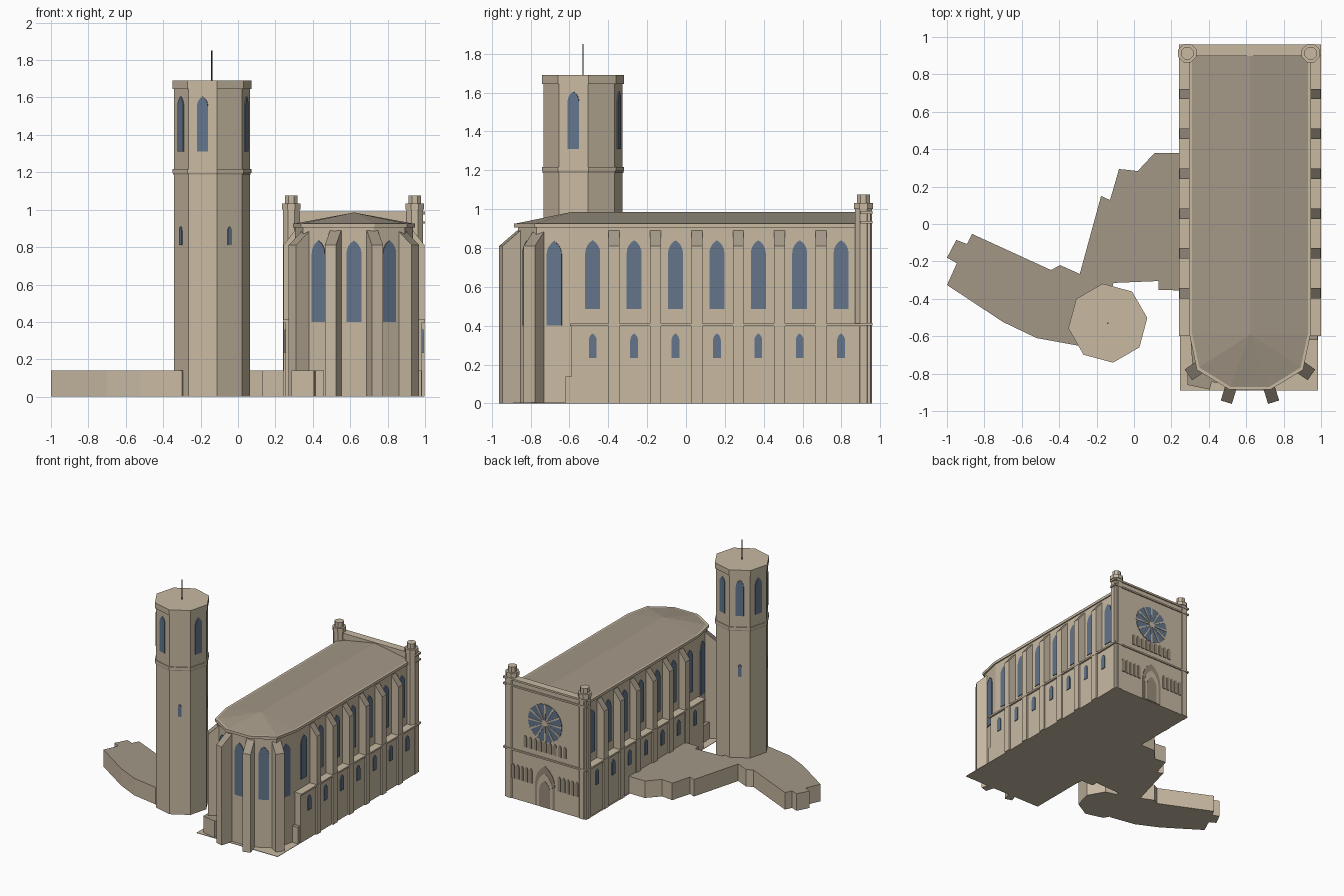
import bpy, bmesh, math
from mathutils import Vector

if "Cube" in bpy.data.objects:
    bpy.data.objects.remove(bpy.data.objects["Cube"])


def material(name, rgb):
    m = bpy.data.materials.new(name)
    m.diffuse_color = (*rgb, 1)
    m.use_nodes = True
    m.node_tree.nodes["Principled BSDF"].inputs["Base Color"].default_value = m.diffuse_color
    return m


STONE = material("beige_stone", (0.58, 0.49, 0.365))
ROOF = material("taupe_roof", (0.365, 0.312, 0.24))
GLASS = material("blue_glass", (0.125, 0.178, 0.26))
SHADE = material("dark_stone", (0.32, 0.265, 0.195))
IRON = material("dark_iron", (0.05, 0.05, 0.05))
CX = 0.62                                   # axis of the church


def finish(name, bm, mats, rule=None):
    bmesh.ops.recalc_face_normals(bm, faces=bm.faces)
    bm.normal_update()
    if rule:
        for f in bm.faces:
            f.material_index = int(rule(f.normal))
    me = bpy.data.meshes.new(name)
    bm.to_mesh(me)
    bm.free()
    for m in mats:
        me.materials.append(m)
    ob = bpy.data.objects.new(name, me)
    bpy.context.collection.objects.link(ob)


def extrude(bm, pts, offset):
    """Add a solid from a planar outline swept along offset."""
    off = Vector(offset)
    a = [bm.verts.new(p) for p in pts]
    b = [bm.verts.new(Vector(p) + off) for p in pts]
    bm.faces.new(a)
    bm.faces.new(b)
    for i in range(len(a)):
        j = (i + 1) % len(a)
        bm.faces.new((a[i], a[j], b[j], b[i]))


def prism(name, outline, z0, z1, mat=STONE, top=None):
    bm = bmesh.new()
    extrude(bm, [(x, y, z0) for x, y in outline], (0, 0, z1 - z0))
    finish(name, bm, [mat, top or mat], lambda n: n.z > 0.5)


def box(name, x0, x1, y0, y1, z0, z1, mat=STONE, top=None):
    prism(name, [(x0, y0), (x1, y0), (x1, y1), (x0, y1)], z0, z1, mat, top)


def ngon(x, y, r, turn=22.5, n=8):
    return [(x + r * math.cos(math.radians(turn) + k * math.tau / n),
             y + r * math.sin(math.radians(turn) + k * math.tau / n)) for k in range(n)]


def lancet(w, h):
    """Pointed arch outline, u across and v up."""
    right = [(w * math.cos(t) - w / 2, h - 0.866 * w + w * math.sin(t))
             for t in (math.radians(15 * k) for k in range(5))]
    left = [(-u, v) for u, v in reversed(right[:-1])]
    return [(w / 2, 0)] + right + left + [(-w / 2, 0)]


def plate(bm, x, y, z, deg, shape, thick=0.006):
    """Thin plate of the given outline on a wall facing deg."""
    a = math.radians(deg)
    n = Vector((math.cos(a), math.sin(a), 0))
    t = Vector((-n.y, n.x, 0))
    o = Vector((x, y, z)) - n * 0.002
    extrude(bm, [o + t * u + Vector((0, 0, v)) for u, v in shape], n * (thick + 0.002))


def buttress(bm, x, y, deg, depth, w=0.056, low=0.81, high=0.89):
    """Pier with a sloping cap, back at (x, y), projecting along deg."""
    a = math.radians(deg)
    n = Vector((math.cos(a), math.sin(a), 0))
    t = Vector((-n.y, n.x, 0))
    o = Vector((x, y, 0)) - t * w / 2
    prof = [(-0.02, 0), (depth, 0), (depth, low), (0, high), (-0.02, high)]
    extrude(bm, [o + n * d + Vector((0, 0, z)) for d, z in prof], t * w)


def church_outline(half, corner, front, back=0.91):
    pts = [(half, back), (half, -0.585), corner, front]
    return [(CX + x, y) for x, y in pts] + [(CX - x, y) for x, y in reversed(pts)]


# Nave and apse walls with cornice
walls = church_outline(0.315, (0.272, -0.77), (0.104, -0.865))
eaves = church_outline(0.325, (0.284, -0.78), (0.11, -0.885))
prism("nave_wall", walls, 0, 0.91)
prism("cornice", eaves, 0.905, 0.927)

# Hipped roof
bm = bmesh.new()
ring = [bm.verts.new((CX + (x - CX) * 0.97, y + (0.01 if y < -0.7 else 0), 0.926)) for x, y in eaves]
back, apex = bm.verts.new((CX, 0.91, 0.985)), bm.verts.new((CX, -0.59, 0.985))
bm.faces.new((ring[0], ring[1], apex, back))
bm.faces.new((ring[7], back, apex, ring[6]))
for i in range(1, 6):
    bm.faces.new((ring[i], ring[i + 1], apex))
bm.faces.new((ring[0], back, ring[7]))
bm.faces.new(ring)
finish("roof", bm, [ROOF])

# Aisles, string courses and ground slab
box("ground_slab", 0.245, 0.985, -0.89, 0.95, 0, 0.004)
box("aisles", 0.255, 0.985, -0.59, 0.93, 0, 0.405)
box("aisle_string_course", 0.24, 1.0, -0.598, 0.93, 0.398, 0.412)

# Side buttresses and windows, then those of the apse
piers, glass = bmesh.new(), bmesh.new()
for s, deg in ((1, 0), (-1, 180)):
    for k in range(6):
        buttress(piers, CX + s * 0.315, -0.37 + k * 0.213, deg, 0.063)
    for k in range(7):
        y = -0.48 + k * 0.213
        plate(glass, CX + s * 0.315, y, 0.485, deg, lancet(0.077, 0.355))
        plate(glass, CX + s * 0.365, y, 0.235, deg, lancet(0.04, 0.125))
    buttress(piers, CX + s * 0.255, -0.755, -90 + s * 55, 0.09, 0.07)
    buttress(piers, CX + s * 0.098, -0.86, -90 + s * 17, 0.097, 0.062)
for i in range(1, 6):
    (x0, y0), (x1, y1) = walls[i], walls[i + 1]
    deg = math.degrees(math.atan2(y1 - y0, x1 - x0)) + 90
    plate(glass, (x0 + x1) / 2, (y0 + y1) / 2, 0.40, deg, lancet(0.08, 0.435))
finish("buttresses", piers, [STONE, ROOF], lambda n: n.z > 0.3)
finish("church_windows", glass, [GLASS])

# Rear facade with parapet and bands
box("facade", 0.25, 0.985, 0.90, 0.95, 0, 0.98)
for z0, z1 in ((0.40, 0.413), (0.925, 0.938), (0.975, 0.99)):
    box("facade_band", 0.24, 1.0, 0.897, 0.96, z0, z1)
for x in (0.285, 0.945):
    prism("turret", ngon(x, 0.913, 0.047), 0, 1.0)
    prism("turret_collar", ngon(x, 0.913, 0.053), 1.0, 1.032)
    prism("turret_cap", ngon(x, 0.913, 0.036), 1.032, 1.075)

# Rose window: glass disc, spokes and hub
FY = 0.95
bm = bmesh.new()
plate(bm, CX, FY, 0.70, 90, ngon(0, 0, 0.155, 0, 24), 0.004)
finish("rose_glass", bm, [GLASS])
bm = bmesh.new()
for k in range(12):
    a = k * math.tau / 12
    c, s = math.cos(a), math.sin(a)
    plate(bm, CX, FY, 0.70, 90, [(r * c - w * s, r * s + w * c) for r, w in
          ((0.02, -0.003), (0.155, -0.008), (0.155, 0.008), (0.02, 0.003))], 0.007)
plate(bm, CX, FY, 0.70, 90, ngon(0, 0, 0.026, 0, 12), 0.008)
finish("rose_tracery", bm, [STONE])

# Portal, gallery and blind arcades
bm = bmesh.new()
plate(bm, CX, FY, 0.004, 90, lancet(0.18, 0.34), 0.004)
for k in range(9):
    plate(bm, CX - 0.18 + k * 0.045, FY, 0.455, 90, lancet(0.03, 0.095))
for s in (-1, 1):
    for k in range(5):
        plate(bm, CX + s * (0.13 + k * 0.04), FY, 0.17, 90, lancet(0.027, 0.12))
finish("blind_arches", bm, [SHADE])
bm = bmesh.new()
plate(bm, CX, FY, 0.004, 90, lancet(0.14, 0.28), 0.006)
finish("portal_surround", bm, [STONE])
bm = bmesh.new()
plate(bm, CX, FY, 0.004, 90, lancet(0.10, 0.22), 0.008)
finish("portal_door", bm, [SHADE])

# Octagonal bell tower
TX, TY = -0.14, -0.53
prism("tower_shaft", ngon(TX, TY, 0.205, 7.5), 0, 1.66)
prism("tower_collar_shadow", ngon(TX, TY, 0.209, 7.5), 1.187, 1.197, SHADE)
prism("tower_collar", ngon(TX, TY, 0.213, 7.5), 1.195, 1.218)
prism("tower_crown", ngon(TX, TY, 0.213, 7.5), 1.645, 1.69)
prism("tower_mast", ngon(TX, TY, 0.004, 0, 6), 1.68, 1.85, IRON)
bm = bmesh.new()
ap = 0.205 * math.cos(math.pi / 8)
for deg in range(30, 390, 45):
    x, y = TX + ap * math.cos(math.radians(deg)), TY + ap * math.sin(math.radians(deg))
    if deg not in (30, 300):
        plate(bm, x, y, 1.31, deg, lancet(0.06, 0.295))
    if deg % 90 == 30:
        plate(bm, x, y, 0.81, deg, lancet(0.024, 0.10))
finish("tower_windows", bm, [GLASS])

# Low outbuildings
prism("cloister_block", [(-0.29, -0.267), (-0.176, 0.15), (-0.128, 0.128), (-0.08, 0.294),
      (0.02, 0.283), (0.11, 0.38), (0.26, 0.38), (0.26, -0.355), (0.13, -0.353),
      (0.13, -0.305), (-0.11, -0.315), (-0.14, -0.45), (-0.25, -0.60), (-0.30, -0.65),
      (-0.52, -0.61), (-0.70, -0.524), (-1.0, -0.326), (-0.947, -0.21), (-1.0, -0.18),
      (-0.95, -0.085), (-0.893, -0.107), (-0.866, -0.053), (-0.444, -0.246),
      (-0.395, -0.22)], 0, 0.14, STONE, ROOF)
prism("apse_annex", [(0.30, -0.58), (0.315, -0.79), (0.285, -0.80), (0.285, -0.86), (0.405, -0.885),
      (0.415, -0.845), (0.46, -0.85), (0.46, -0.70)], 0, 0.14, STONE, ROOF)
box("side_annex", 0.93, 0.98, -0.62, -0.585, 0, 0.14, STONE, ROOF)
